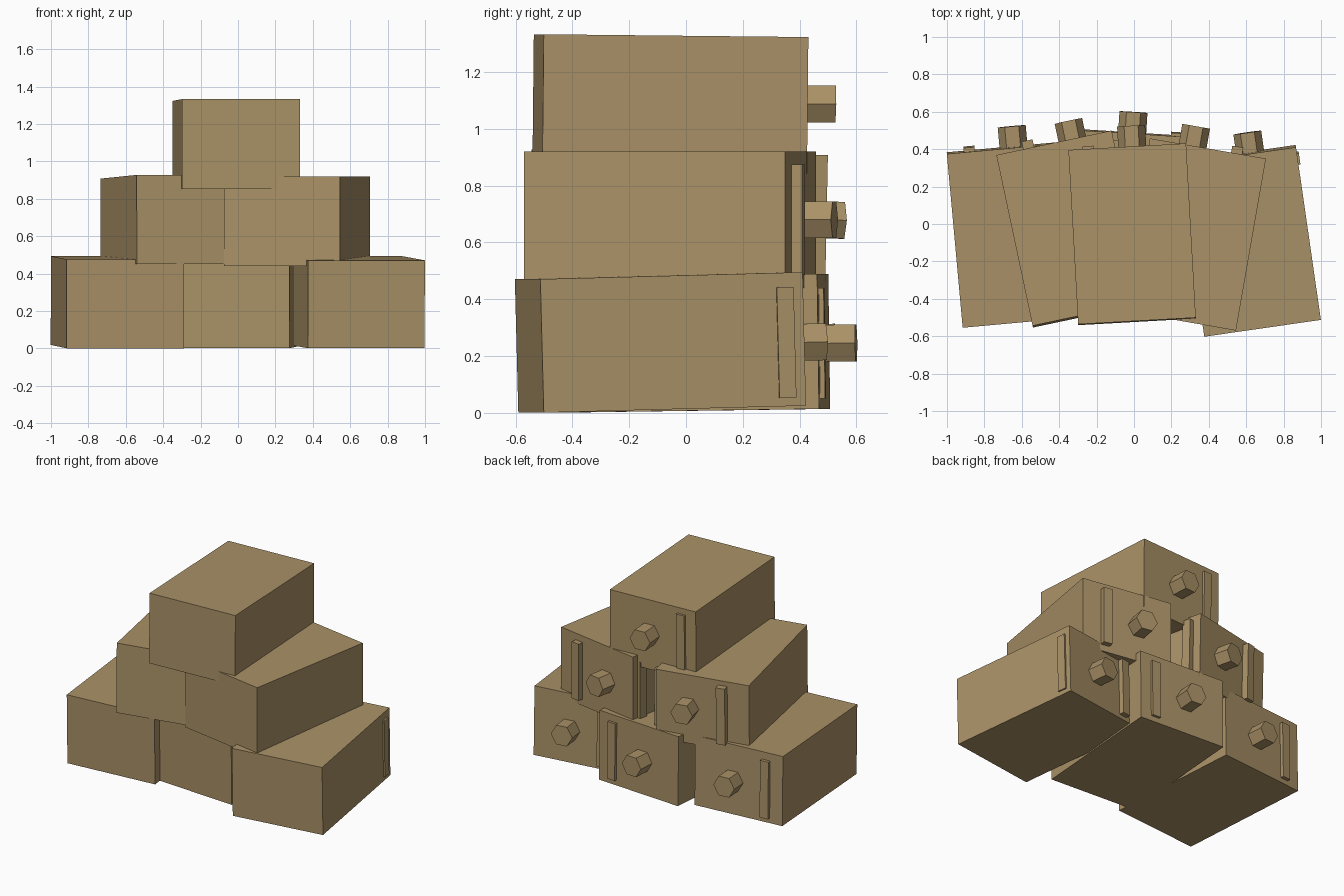
import bpy, bmesh
from math import radians, pi
from mathutils import Matrix, Vector

cube = bpy.data.objects.get("Cube")
if cube:
    bpy.data.objects.remove(cube, do_unlink=True)

# One flat tan colour
tan = bpy.data.materials.new("tan")
colour = (0.40, 0.285, 0.135, 1)
tan.diffuse_color = colour
tan.use_nodes = True
tan.node_tree.nodes["Principled BSDF"].inputs["Base Color"].default_value = colour


def finish(name, bm, place):
    mesh = bpy.data.meshes.new(name)
    bm.transform(place)
    bm.to_mesh(mesh)
    bm.free()
    mesh.materials.append(tan)
    obj = bpy.data.objects.new(name, mesh)
    bpy.context.collection.objects.link(obj)


def block(name, size, place):
    bm = bmesh.new()
    bmesh.ops.create_cube(bm, size=1)
    bmesh.ops.scale(bm, vec=size, verts=bm.verts)
    finish(name, bm, place)


def knob(name, place):
    # Six-sided peg lying along y, corners pointing sideways
    bm = bmesh.new()
    bmesh.ops.create_cone(bm, cap_ends=True, segments=6, radius1=0.075,
                          radius2=0.075, depth=0.2)
    widest = max(v.co.x for v in bm.verts)
    if widest < 0.07:
        bmesh.ops.rotate(bm, matrix=Matrix.Rotation(pi / 6, 3, 'Z'), verts=bm.verts)
    bmesh.ops.rotate(bm, matrix=Matrix.Rotation(pi / 2, 3, 'X'), verts=bm.verts)
    finish(name, bm, place)


def crate(name, centre, turn, tilt, height):
    centre = Vector(centre)
    turned = Matrix.Rotation(radians(turn), 4, 'Z') @ Matrix.Rotation(radians(tilt), 4, 'X')

    def at(x, y):
        return Matrix.Translation(centre + Vector((x, y, 0))) @ turned

    block(name + "_body", (0.63, 0.933, height), at(0, 0))
    knob(name + "_knob", at(0, 0.48))
    # Upright corner strips, mostly sunk in the body
    for side, x in (("right", -0.235), ("left", 0.235)):
        block(f"{name}_{side}_strip", (0.06, 0.06, 0.39), at(x, 0.44))


# Name, centre, turn, tilt and height of each stacked crate
crates = [
    ("bottom_right_crate", (-0.645, -0.057, 0.247), 5.2, 1.1, 0.475),
    ("bottom_middle_crate", (-0.009, 0.019, 0.245), -3.6, 0.8, 0.475),
    ("bottom_left_crate", (0.62, -0.09, 0.248), 8.2, 1.5, 0.47),
    ("middle_right_crate", (-0.33, -0.027, 0.68), 12, -1.2, 0.475),
    ("middle_left_crate", (0.315, -0.056, 0.68), -9.9, 0, 0.48),
    ("top_crate", (-0.01, -0.055, 1.088), 3.2, -0.6, 0.48),
]
for spec in crates:
    crate(*spec)
